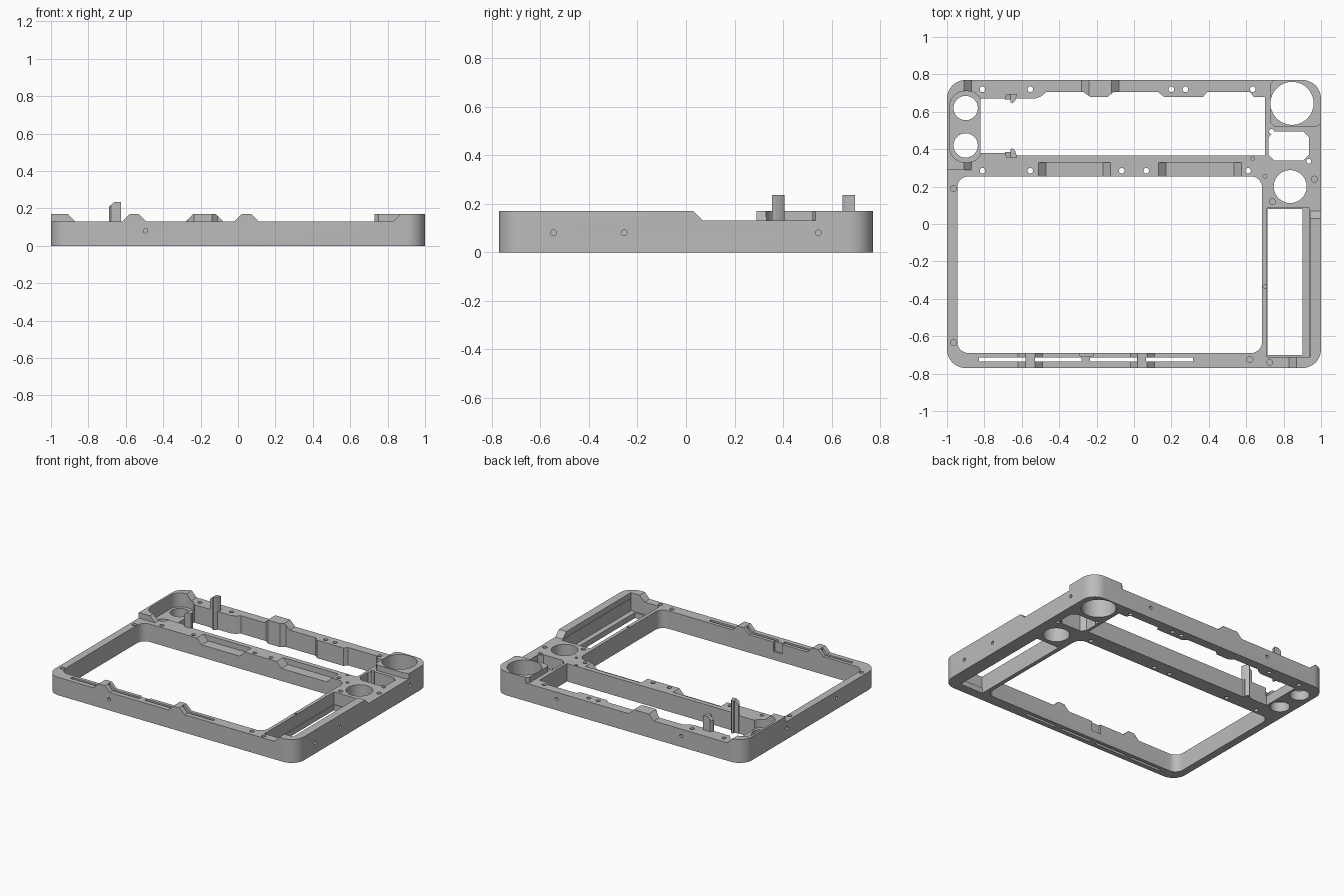
import bpy
import bmesh
from math import cos, sin, pi

default_cube = bpy.data.objects.get("Cube")
if default_cube:
    bpy.data.objects.remove(default_cube, do_unlink=True)

# Single material for the whole casting
metal = bpy.data.materials.new("plain grey")
metal.use_nodes = True
grey = (0.5, 0.5, 0.5, 1.0)
metal.diffuse_color = grey
metal.node_tree.nodes["Principled BSDF"].inputs["Base Color"].default_value = grey


# ---- helpers -------------------------------------------------------------
def to_space(axis, u, v, w):
    """Place a profile point (u, v) at depth w along the given axis."""
    return {"x": (w, u, v), "y": (u, w, v), "z": (u, v, w)}[axis]


def prism(mesh, profile, low, high, axis="z"):
    """Extrude a closed profile between two depths along an axis."""
    ends = [[mesh.verts.new(to_space(axis, u, v, w)) for u, v in profile]
            for w in (low, high)]
    faces = [mesh.faces.new(end) for end in ends]
    count = len(profile)
    for i in range(count):
        j = (i + 1) % count
        faces.append(mesh.faces.new((ends[0][i], ends[0][j], ends[1][j], ends[1][i])))
    bmesh.ops.recalc_face_normals(mesh, faces=faces)


def rounded(left, right, front, back, radius, steps=8):
    """Rounded rectangle profile; steps=1 gives chamfered corners."""
    corners = ((right, back, -1, -1), (left, back, 1, -1),
               (left, front, 1, 1), (right, front, -1, 1))
    points = []
    for quarter, (x, y, dx, dy) in enumerate(corners):
        for s in range(steps + 1):
            a = (quarter + s / steps) * pi / 2
            points.append((x + radius * (dx + cos(a)), y + radius * (dy + sin(a))))
    return points


def box(left, right, front, back):
    return [(left, front), (right, front), (right, back), (left, back)]


def disc(x, y, radius, sides=48):
    return [(x + radius * cos(2 * pi * i / sides), y + radius * sin(2 * pi * i / sides))
            for i in range(sides)]


def make_object(name, mesh):
    data = bpy.data.meshes.new(name)
    mesh.to_mesh(data)
    mesh.free()
    data.materials.append(metal)
    obj = bpy.data.objects.new(name, data)
    bpy.context.collection.objects.link(obj)
    return obj


def subtract(target, cutter):
    """Cut one object from another, then discard the cutter."""
    cutter.hide_render = True
    cut = target.modifiers.new("cut", "BOOLEAN")
    cut.operation = "DIFFERENCE"
    cut.solver = "EXACT"
    cut.use_self = True
    cut.object = cutter
    bpy.context.view_layer.objects.active = target
    bpy.ops.object.modifier_apply(modifier=cut.name)
    bpy.data.objects.remove(cutter, do_unlink=True)


RIM, TOP, SLOPE, ABOVE, BELOW = 0.13, 0.17, 0.04, 0.4, -0.1


def bump(start, end):
    """Side profile of a raised pad with sloping ends, open upwards."""
    run = SLOPE * 1.5
    return [(start - SLOPE / 2, RIM - 0.02), (end + SLOPE / 2, RIM - 0.02),
            (end - SLOPE, TOP), (end - SLOPE, ABOVE),
            (start + SLOPE, ABOVE), (start + SLOPE, TOP)] if run else []


# ---- frame block ---------------------------------------------------------
block = bmesh.new()
prism(block, rounded(-1, 1, -0.77, 0.77, 0.1, 12), 0, TOP)
frame = make_object("frame", block)

# Raised pads that survive when the rim is trimmed to its lower height
pads = bmesh.new()
prism(pads, bump(-1.4, -0.87), 0.29, 0.9, "y")
prism(pads, bump(-0.28, -0.08), 0.6, 0.9, "y")
for start in (-0.62, -0.02):
    prism(pads, bump(start, start + 0.13), -0.9, -0.6, "y")
prism(pads, bump(0.83, 1.4), -0.9, -0.71, "y")
prism(pads, bump(-0.85, 0.07), 0.94, 1.3, "x")
prism(pads, [(0.73, 0.54), (0.75, 0.52), (0.97, 0.52), (1.1, 0.58),
             (1.1, 0.9), (0.75, 0.9), (0.75, 0.77), (0.73, 0.75)], 0.1, ABOVE)
raised_pads = make_object("raised_pads", pads)

trim = bmesh.new()
prism(trim, box(-1.2, 1.2, -0.86, 0.86), RIM, 0.3)
rim_trim = make_object("rim_trim", trim)
subtract(rim_trim, raised_pads)
subtract(frame, rim_trim)

# ---- large openings ------------------------------------------------------
openings = bmesh.new()
prism(openings, rounded(-0.945, 0.685, -0.69, 0.255, 0.06), BELOW, ABOVE)

# Rear window with a stepped back edge
steps = [0.64, 0.62, 0.39, 0.37, 0.16, 0.13, -0.11, -0.14, -0.235, -0.27, -0.47, -0.5]
back_edge = [(x, 0.68 if (i + 1) % 4 < 2 else 0.705) for i, x in enumerate(steps)]
prism(openings, [(-0.82, 0.38), (-0.63, 0.38), (-0.63, 0.365), (0.7, 0.365), (0.7, 0.68)]
      + back_edge + [(-0.53, 0.67), (-0.82, 0.67)], BELOW, ABOVE)

# Side bay with a ledge, chamfered window and round wells
prism(openings, box(0.715, 0.9, -0.7, 0.08), BELOW, ABOVE)
prism(openings, rounded(0.72, 0.935, 0.34, 0.495, 0.03, 1), BELOW, ABOVE)
prism(openings, disc(0.845, 0.645, 0.115), BELOW, ABOVE)
prism(openings, disc(0.835, 0.2, 0.088), BELOW, ABOVE)
for y in (0.42, 0.62):
    prism(openings, disc(-0.9, y, 0.065), BELOW, ABOVE)

# Slots and notch in the front rail
for start in (-0.83, -0.53, -0.235, 0.065):
    prism(openings, box(start, start + 0.25, -0.735, -0.715), BELOW, ABOVE)
prism(openings, box(-0.29, -0.22, -0.705, -0.65), 0.06, ABOVE)
subtract(frame, make_object("opening_cutter", openings))

# ---- shallow pockets -----------------------------------------------------
pockets = bmesh.new()
prism(pockets, rounded(-0.985, -0.81, 0.33, 0.71, 0.08), 0.07, ABOVE)
prism(pockets, box(0.71, 0.937, -0.71, 0.085), 0.04, ABOVE)
for start, end in ((-0.51, -0.125), (0.13, 0.575)):
    floor = RIM - SLOPE
    prism(pockets, [(start, RIM), (start + SLOPE, floor), (end - SLOPE, floor),
                    (end, RIM), (end, ABOVE), (start, ABOVE)], 0.2, 0.33, "y")
subtract(frame, make_object("pocket_cutter", pockets))

# ---- screw holes ---------------------------------------------------------
holes = bmesh.new()
for y, places in ((0.72, (-0.81, -0.555, 0.2, 0.275, 0.635)),
                  (0.285, (-0.81, -0.555, -0.065, 0.065, 0.61))):
    for x in places:
        prism(holes, disc(x, y, 0.015, 16), BELOW, ABOVE)
for x, y in ((0.735, 0.495), (0.935, 0.335)):
    prism(holes, disc(x, y, 0.013, 16), BELOW, ABOVE)
for x, y in ((-0.965, 0.19), (-0.965, -0.635), (0.62, -0.725),
             (0.725, -0.74), (0.965, 0.24), (0.74, 0.12)):
    prism(holes, disc(x, y, 0.016, 16), 0.08, ABOVE)
for x, y in ((0.635, 0.35), (0.7, 0.255), (0.7, -0.335)):
    prism(holes, disc(x, y, 0.01, 12), 0.08, ABOVE)
for y in (-0.545, -0.255, 0.545):
    prism(holes, disc(y, 0.08, 0.012, 16), 0.97, 1.1, "x")
for y in (-0.3, 0.27):
    prism(holes, disc(y, 0.08, 0.012, 16), -1.1, -0.98, "x")
prism(holes, disc(-0.495, 0.08, 0.012, 16), -0.9, -0.75, "y")
for x in (-0.5, 0.5):
    prism(holes, disc(x, 0.08, 0.012, 16), 0.74, 0.9, "y")
subtract(frame, make_object("hole_cutter", holes))

# ---- clip posts in the rear window, mirrored about its middle line -------
posts = [frame]
middle = 0.525
hook = [(-0.69, 0.155), (-0.69, 0.14), (-0.66, 0.14), (-0.66, 0.125),
        (-0.65, 0.12), (-0.635, 0.135), (-0.625, 0.17), (-0.68, 0.17)]
for name, side in (("rear_clip_post", 1), ("front_clip_post", -1)):
    body = bmesh.new()
    prism(body, [(x, middle + side * y) for x, y in hook], 0, 0.235)
    post = make_object(name, body)
    wedge = bmesh.new()
    prism(wedge, [(-0.72, 0.183), (-0.65, 0.243), (-0.72, 0.3)], 0, 1, "y")
    subtract(post, make_object("post_wedge", wedge))
    posts.append(post)

# Smooth the round walls, keep machined edges crisp
bpy.ops.object.select_all(action="DESELECT")
for part in posts:
    part.select_set(True)
bpy.context.view_layer.objects.active = frame
bpy.ops.object.shade_smooth_by_angle(angle=pi / 6)
